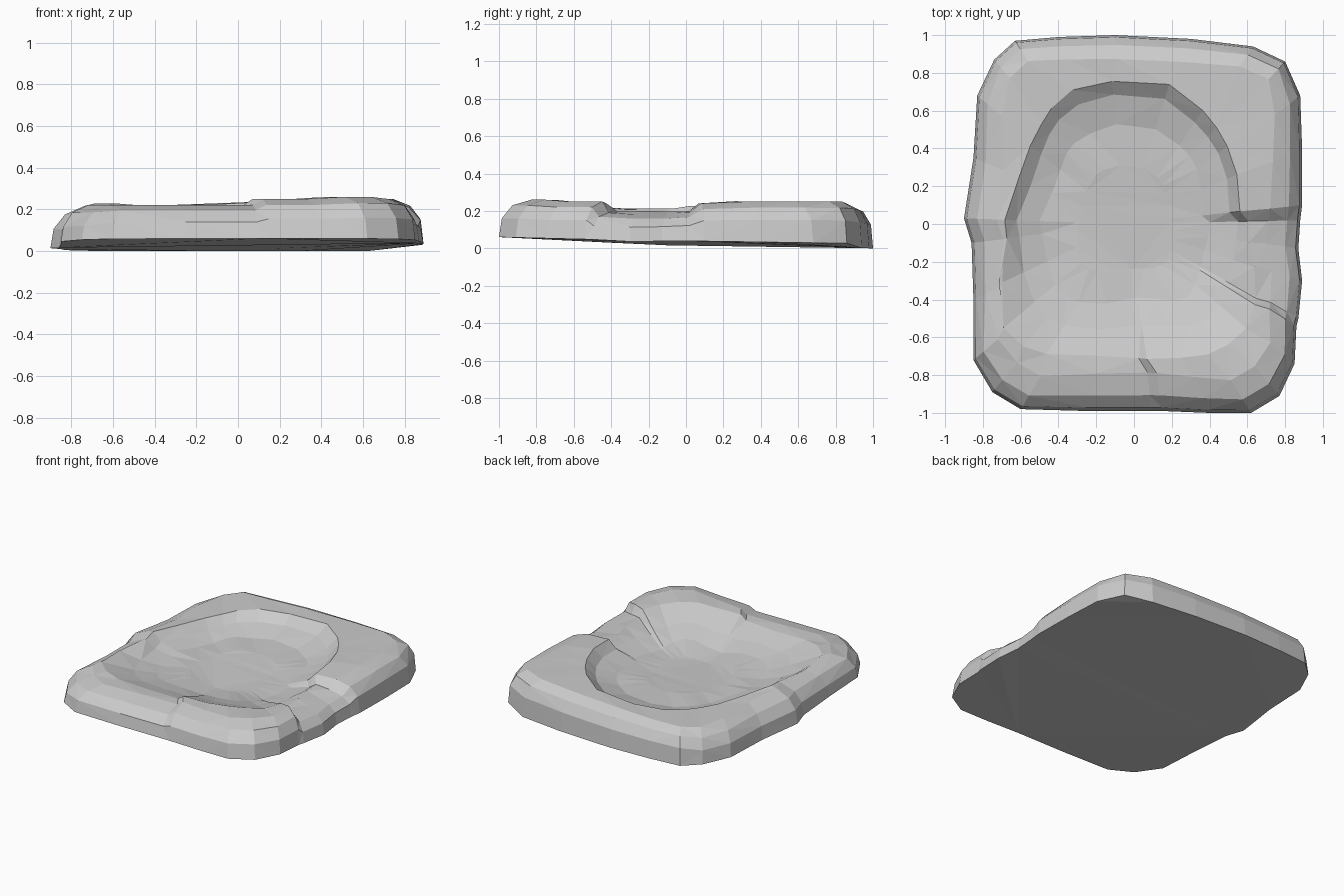
import bpy, bmesh
from mathutils import Vector, noise

cube = bpy.data.objects.get("Cube")
if cube:
    bpy.data.objects.remove(cube, do_unlink=True)

# Stone colour
stone = bpy.data.materials.new("stone grey")
stone.use_nodes = True
colour = (0.6, 0.6, 0.6, 1)
stone.diffuse_color = colour
stone.node_tree.nodes["Principled BSDF"].inputs["Base Color"].default_value = colour

# Worn outline of the slab with the rim height at each point (hundredths)
OUTLINE = [
    (9, -99, 22), (15, -99, 25), (40, -100, 25), (62, -100, 26), (77, -91, 26),
    (85, -74, 25), (86, -54, 25), (87, -50, 19), (89, -30, 18), (87, -13, 18),
    (88, 2, 19), (89, 10, 24), (89, 40, 25), (88, 68, 25), (80, 86, 25),
    (63, 94, 25), (30, 98, 24), (-10, 100, 23), (-40, 99, 22), (-63, 97, 22),
    (-74, 87, 22), (-83, 68, 22), (-85, 35, 22), (-90, 3, 23), (-86, -10, 22),
    (-85, -40, 22), (-85, -72, 23), (-75, -89, 23), (-60, -98, 22), (-25, -99, 22),
]
STATIONS = [tuple(v / 100 for v in s) for s in OUTLINE]
CENTRE = Vector((-0.04, 0.0))


def underside(x, y):
    """Height of the base: higher in front, chipped along the left side."""
    if y < -0.3:
        z = 0.025 - 0.05 * (y + 0.3)
    else:
        z = max(0.0, 0.019 - 0.019 * (y + 0.3) / 1.3)
    if x > 0.75:
        z += 0.025 * min(1, y + 1)
    return z


def lip_point(x, y):
    """Point on the hollow's lip: rounded at the back, squarer in front."""
    width, half, power = (0.59, 0.76, 2.3) if y > 0.05 else (0.64, 0.62, 4)
    p = Vector((x, y))
    reach = (abs(x / width) ** power + abs(y / half) ** power) ** (1 / power)
    return CENTRE + p / reach


def frontness(y):
    """One along the front, fading to zero towards the back."""
    return min(1, max(0, -y - 0.1) / 0.5)


def outer_ring(distance, level, left_drop=0.0, front_drop=0.0):
    """Ring inside the outline, level being a share of the rim height."""
    ring = []
    for x, y, rim in STATIONS:
        p = Vector((x, y))
        spread = 0.75 if y > 0.8 else 1.2 if y < -0.85 else 1
        p *= 1 - distance * spread / p.length
        share = level - front_drop * frontness(y)
        if x < -0.7:
            share -= left_drop
        low = underside(x, y)
        ring.append(Vector((p.x, p.y, low + (rim - low) * share)))
    return ring


def basin_ring(back_scale, front_scale, depth, rough):
    """Ring inside the hollow, depth being the share of the drop to its floor."""
    ring = []
    for x, y, rim in STATIONS:
        scale = back_scale + (front_scale - back_scale) * frontness(y)
        p = CENTRE + (lip_point(x, y) - CENTRE) * scale
        bump = noise.noise(Vector((p.x * 4, p.y * 4, 0.5))) * rough
        top = max(rim, 0.2)
        z = top + (0.12 - top) * depth + bump * 0.3
        p += (p - CENTRE) * bump
        ring.append(Vector((p.x, p.y, z)))
    return ring


# Rings from the base, over the rim, into the hollow
rings = [
    outer_ring(0.0, 0.0),
    outer_ring(0.015, 0.55, 0.12, 0.05),
    outer_ring(0.07, 0.85, 0.1),
    outer_ring(0.17, 1.0, 0.05),
    basin_ring(1.0, 1.13, 0.05, 0.04),
    basin_ring(0.9, 0.88, 0.55, 0.06),
    basin_ring(0.7, 0.66, 0.88, 0.08),
    basin_ring(0.4, 0.4, 1.0, 0.06),
]

bm = bmesh.new()
loops = [[bm.verts.new(p) for p in ring] for ring in rings]
count = len(STATIONS)
for lower, upper in zip(loops, loops[1:]):
    for i in range(count):
        j = (i + 1) % count
        bm.faces.new((lower[i], lower[j], upper[j], upper[i]))

# Floor of the hollow and flat base
bm.faces.new(loops[-1])
bm.faces.new(list(reversed(loops[0])))

bmesh.ops.triangulate(bm, faces=bm.faces[:])
bmesh.ops.recalc_face_normals(bm, faces=bm.faces[:])

mesh = bpy.data.meshes.new("hollowed_stone_slab")
bm.to_mesh(mesh)
bm.free()
mesh.materials.append(stone)
slab = bpy.data.objects.new("hollowed_stone_slab", mesh)
bpy.context.collection.objects.link(slab)
